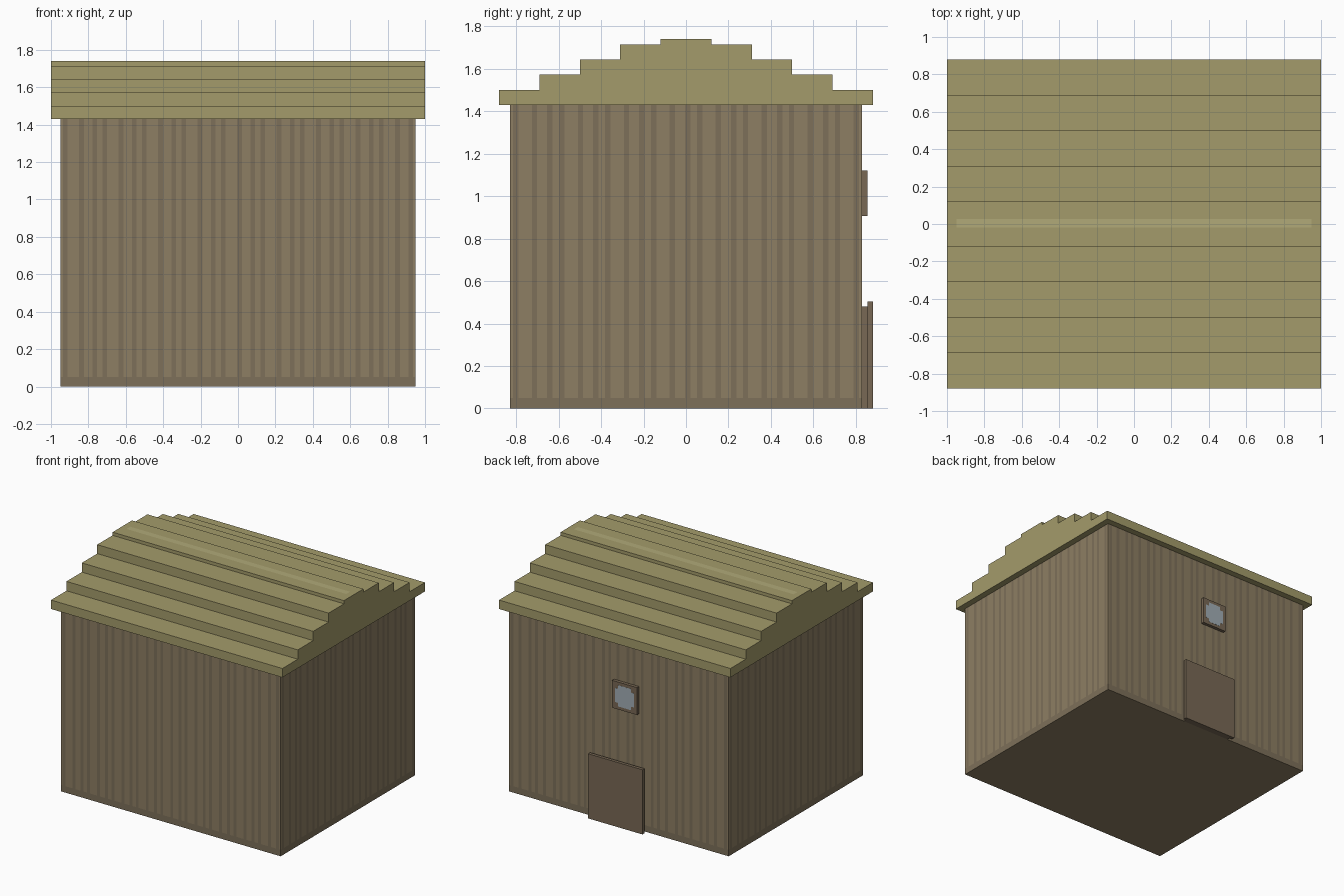
import bpy, bmesh
from mathutils import Vector

if "Cube" in bpy.data.objects:
    bpy.data.objects.remove(bpy.data.objects["Cube"])


def material(name, rgb):
    m = bpy.data.materials.new(name)
    m.diffuse_color = (*rgb, 1)
    m.use_nodes = True
    m.node_tree.nodes["Principled BSDF"].inputs["Base Color"].default_value = m.diffuse_color
    return m


WALL = material("wall_wood", (0.27, 0.21, 0.125))
SEAM = material("seam_wood", (0.205, 0.16, 0.1))
THATCH = material("roof_thatch", (0.37, 0.33, 0.145))
RIDGE = material("ridge_thatch", (0.44, 0.40, 0.19))
DOOR = material("door_wood", (0.19, 0.14, 0.09))
GLASS = material("glass", (0.36, 0.42, 0.46))


def finish(name, bm, mats):
    bmesh.ops.recalc_face_normals(bm, faces=bm.faces)
    me = bpy.data.meshes.new(name)
    bm.to_mesh(me)
    bm.free()
    for m in mats:
        me.materials.append(m)
    ob = bpy.data.objects.new(name, me)
    bpy.context.collection.objects.link(ob)
    return ob


def block(bm, lo, hi):
    lo, hi = Vector(lo), Vector(hi)
    vs = bmesh.ops.create_cube(bm, size=1)["verts"]
    for v in vs:
        v.co = (lo + hi) / 2 + v.co * (hi - lo)


def box(name, lo, hi, mat):
    bm = bmesh.new()
    block(bm, lo, hi)
    return finish(name, bm, [mat])


def cut(bm, faces, axis, pos):
    """Slice the given faces with a plane across one axis."""
    no = Vector((0, 0, 0))
    no[axis] = 1
    edges = {e for f in faces for e in f.edges}
    verts = {v for f in faces for v in f.verts}
    bmesh.ops.bisect_plane(bm, geom=[*verts, *edges, *faces],
                           plane_co=no * pos, plane_no=no)


def extrude_profile(bm, pts, axis, a, b):
    """Prism from a 2D outline, pushed along x (axis 0) or y (axis 1)."""
    at = (lambda p: (a, p[0], p[1])) if axis == 0 else (lambda p: (p[0], a, p[1]))
    f = bm.faces.new([bm.verts.new(at(p)) for p in pts])
    ext = bmesh.ops.extrude_face_region(bm, geom=[f])["geom"]
    for v in ext:
        if isinstance(v, bmesh.types.BMVert):
            v.co[axis] = b


# Walls: one block, with plank seams and a base band as flush coloured faces
HX, HY, TOP, SEAM_W, BASE = 0.95, 0.83, 1.43, 0.025, 0.05
seams = [[-h + 2 * h * (i + 0.5) / n + (0.008 if i % 3 else -0.008)
          for i in range(n)] for h, n in ((HX, 27), (HY, 23))]
bm = bmesh.new()
block(bm, (-HX, -HY, 0), (HX, HY, TOP))
cut(bm, bm.faces[:], 2, BASE)
for axis in (0, 1):
    for s in seams[axis]:
        for pos in (s - SEAM_W / 2, s + SEAM_W / 2):
            bm.normal_update()
            cut(bm, [f for f in bm.faces if abs(f.normal[1 - axis]) > 0.9], axis, pos)
bm.normal_update()
for f in bm.faces:
    c = f.calc_center_median()
    axis = 0 if abs(f.normal.y) > 0.5 else 1
    if abs(f.normal.z) < 0.5:
        in_seam = any(abs(c[axis] - s) < SEAM_W / 2 for s in seams[axis])
        f.material_index = int(in_seam or c.z < BASE)
finish("walls", bm, [WALL, SEAM])

# Stepped roof: mirrored stair outline extruded along x
steps = [(0.88, 1.43, 1.50), (0.69, 1.50, 1.573), (0.50, 1.573, 1.645),
         (0.31, 1.645, 1.715), (0.12, 1.715, 1.74)]
half = [p for y, z0, z1 in steps for p in ((y, z0), (y, z1))]
bm = bmesh.new()
extrude_profile(bm, half + [(-y, z) for y, z in reversed(half)], 0, -1, 1)
# Pale ridge strip, flush in the top face
for axis, pos in ((0, -0.95), (0, 0.95), (1, -0.02), (1, 0.027)):
    cut(bm, [f for f in bm.faces if f.calc_center_median().z > 1.739], axis, pos)
for f in bm.faces:
    c = f.calc_center_median()
    f.material_index = int(c.z > 1.739 and abs(c.x) < 0.95 and -0.02 < c.y < 0.027)
finish("roof", bm, [THATCH, RIDGE])

# Door on the back wall: inner frame and larger outer panel
box("door_frame", (-0.215, HY, 0), (0.21, 0.855, 0.48), DOOR)
box("door_panel", (-0.24, 0.855, 0), (0.23, 0.88, 0.505), DOOR)

# Window on the back wall: frame and pane with notched corners
wx, wz = -0.067, 1.013
box("window_frame", (wx - 0.107, HY, wz - 0.107), (wx + 0.107, 0.855, wz + 0.107), DOOR)
a, b = 0.083, 0.055
quarter = [(a, -b), (a, b), (b, b), (b, a), (-b, a), (-b, b),
           (-a, b), (-a, -b), (-b, -b), (-b, -a), (b, -a), (b, -b)]
bm = bmesh.new()
extrude_profile(bm, [(wx + x, wz + z) for x, z in quarter], 1, 0.85, 0.856)
finish("window_pane", bm, [GLASS])
